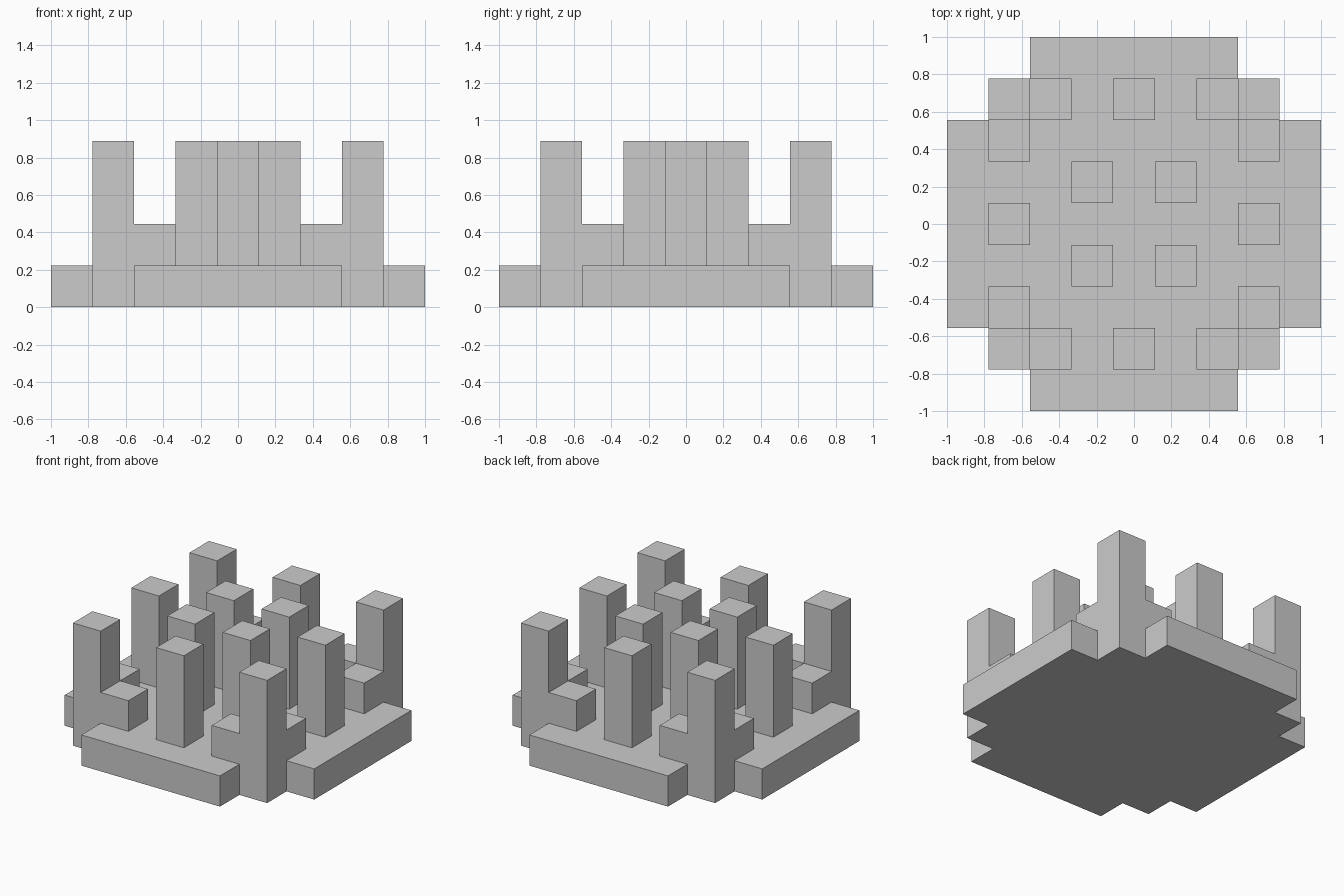
import bpy, bmesh

if "Cube" in bpy.data.objects:
    bpy.data.objects.remove(bpy.data.objects["Cube"])

U = 2 / 9  # grid cell size


def prism(name, outline, z0, z1):
    """Extrude a flat outline (in cells) from z0 to z1."""
    bm = bmesh.new()
    face = bm.faces.new([bm.verts.new((x * U, y * U, z0 * U)) for x, y in outline])
    ext = bmesh.ops.extrude_face_region(bm, geom=[face])
    top = [v for v in ext["geom"] if isinstance(v, bmesh.types.BMVert)]
    bmesh.ops.translate(bm, verts=top, vec=(0, 0, (z1 - z0) * U))
    bmesh.ops.recalc_face_normals(bm, faces=bm.faces)
    mesh = bpy.data.meshes.new(name)
    bm.to_mesh(mesh)
    bm.free()
    obj = bpy.data.objects.new(name, mesh)
    bpy.context.collection.objects.link(obj)
    return obj


def block(name, x, y, z0, z1):
    """One-cell-wide block centred on cell (x, y)."""
    h = 0.5
    return prism(name, [(x - h, y - h), (x + h, y - h), (x + h, y + h), (x - h, y + h)], z0, z1)


# Cross-shaped base plate
a, b = 2.5, 4.5
prism("base_plate", [(a, -b), (a, -a), (b, -a), (b, a), (a, a), (a, b),
                     (-a, b), (-a, a), (-b, a), (-b, -a), (-a, -a), (-a, -b)], 0, 1)

for sx in (-1, 1):
    for sy in (-1, 1):
        # Corner post filling the notch of the base, with two low buttresses
        block("corner_post", 3 * sx, 3 * sy, 0, 4)
        block("corner_buttress", 2 * sx, 3 * sy, 1, 2)
        block("corner_buttress", 3 * sx, 2 * sy, 1, 2)
        # Inner pillar
        block("inner_pillar", sx, sy, 1, 4)
    # Pillars in the middle of each side
    block("side_pillar", 3 * sx, 0, 1, 4)
    block("side_pillar", 0, 3 * sx, 1, 4)
